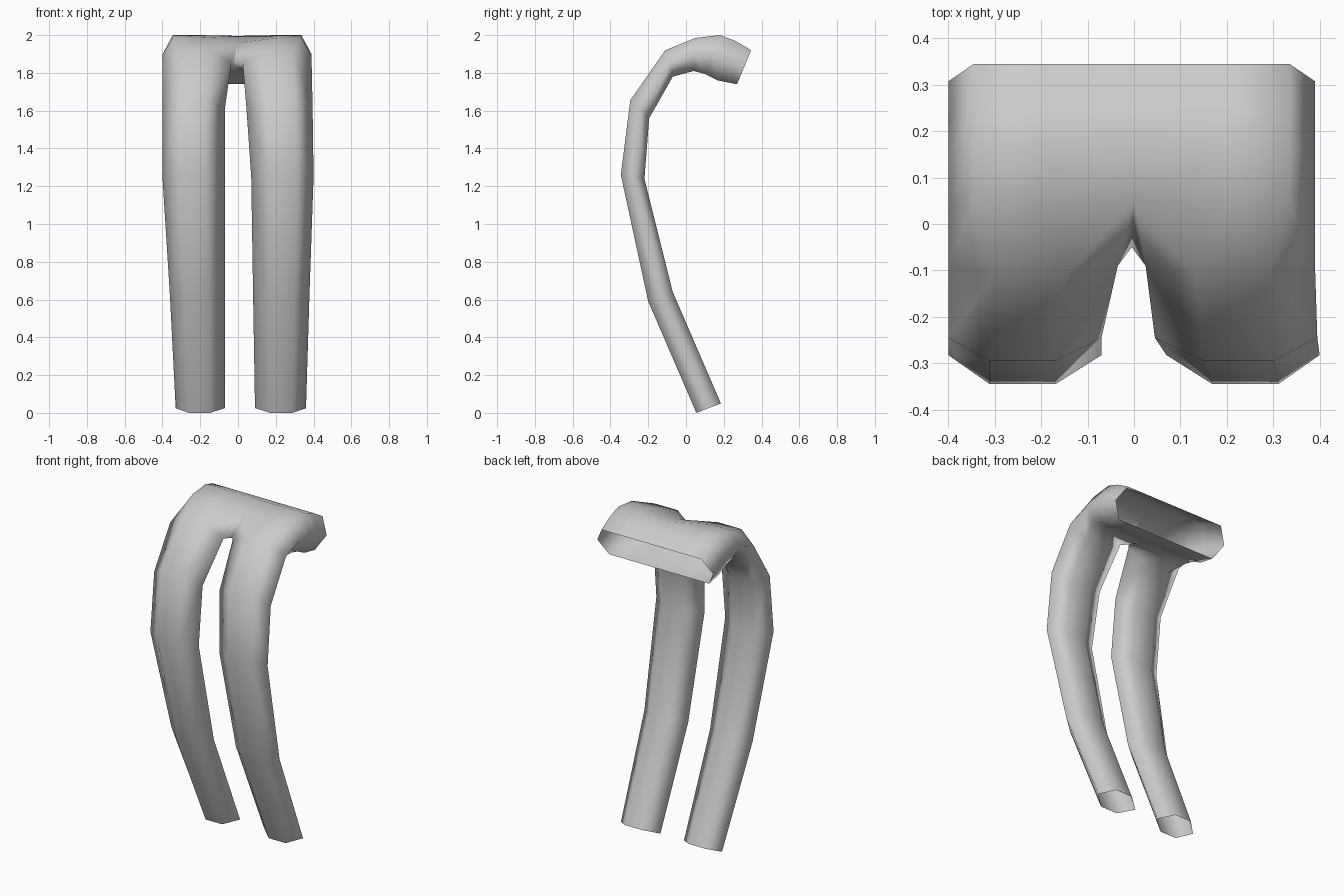
import bpy, bmesh

cube = bpy.data.objects.get("Cube")
if cube:
    bpy.data.objects.remove(cube, do_unlink=True)

fabric = bpy.data.materials.new("grey_fabric")
fabric.use_nodes = True
colour = (0.6, 0.6, 0.6, 1)
fabric.diffuse_color = colour
fabric.node_tree.nodes["Principled BSDF"].inputs["Base Color"].default_value = colour

# Leg stations from hem to hip: front (y, z), back (y, z)
LEG = [((0.055, 0.0), (0.185, 0.05)),
       ((-0.20, 0.59), (-0.07, 0.64)),
       ((-0.345, 1.26), (-0.22, 1.24)),
       ((-0.295, 1.655), (-0.195, 1.56)),
       ((-0.11, 1.92), (-0.07, 1.78))]
# Outer and inner x of each leg at those stations
RIGHT = [(-0.33, -0.07), (-0.36, -0.07), (-0.40, -0.07), (-0.40, -0.07), (-0.40, -0.035)]
LEFT = [(0.36, 0.09), (0.378, 0.08), (0.40, 0.07), (0.395, 0.045), (0.39, 0.025)]
# Pelvis stations up to the waist: upper (y, z), lower (y, z), dip at the centre
PELVIS = [((0.05, 1.985), (0.04, 1.81), 0.025),
          ((0.18, 2.0), (0.10, 1.795), 0.004),
          ((0.26, 1.97), (0.17, 1.76), 0),
          ((0.345, 1.92), (0.27, 1.74), 0)]

bm = bmesh.new()


def vert(x, yz):
    return bm.verts.new((x, *yz))


def middle(a, b):
    return ((a[0] + b[0]) / 2, (a[1] + b[1]) / 2)


def bridge(a, b):
    """Join two closed rings of equal length with quads."""
    n = len(a)
    for i in range(n):
        j = (i + 1) % n
        bm.faces.new((a[i], a[j], b[j], b[i]))


def make_leg(widths):
    """Six-sided tube; ring order: outer, front pair, inner, back pair."""
    rings = []
    for (front, back), (outer, inner) in zip(LEG, widths):
        mid = middle(front, back)
        near_out = outer + (inner - outer) * 0.27
        near_in = outer + (inner - outer) * 0.70
        rings.append([vert(outer, mid), vert(near_out, front), vert(near_in, front),
                      vert(inner, mid), vert(near_in, back), vert(near_out, back)])
    for a, b in zip(rings, rings[1:]):
        bridge(a, b)
    return rings[-1]


right_hip = make_leg(RIGHT)
left_hip = make_leg(LEFT)

# Pelvis rings around both hips
XS = (-0.345, -0.21, 0, 0.21, 0.335)
rings = []
for top, low, dip in PELVIS:
    mid = middle(top, low)
    upper = [vert(x, (top[0], top[1] - (dip if x == 0 else 0))) for x in XS]
    lower = [vert(x, low) for x in reversed(XS)]
    rings.append([vert(-0.40, mid)] + upper + [vert(0.39, mid)] + lower)
for a, b in zip(rings, rings[1:]):
    bridge(a, b)

# Hips to pelvis, meeting at the crotch
r_out, r_fo, r_fi, f_mid, l_fi, l_fo, l_out, l_bo, l_bi, b_mid, r_bi, r_bo = rings[0]
crotch = vert(-0.005, (-0.05, 1.855))
for hip, loop in ((right_hip, (r_out, r_fo, r_fi, f_mid, b_mid, r_bi, r_bo)),
                  (left_hip, (l_out, l_fo, l_fi, f_mid, b_mid, l_bi, l_bo))):
    out, fo, fi, inn, bi, bo = hip
    for quad in ((out, fo, loop[1], loop[0]), (fo, fi, loop[2], loop[1]),
                 (fi, inn, f_mid, loop[2]), (inn, bi, loop[5], b_mid),
                 (bi, bo, loop[6], loop[5]), (bo, out, loop[0], loop[6])):
        bm.faces.new(quad)
    bm.faces.new((inn, crotch, f_mid))
    bm.faces.new((inn, b_mid, crotch))

bmesh.ops.recalc_face_normals(bm, faces=bm.faces)
# An open shell: make sure its faces look outward
front = min(bm.faces, key=lambda f: f.calc_center_median().y)
if front.normal.y > 0:
    bmesh.ops.reverse_faces(bm, faces=bm.faces)
for face in bm.faces:
    face.smooth = True

mesh = bpy.data.meshes.new("trousers")
bm.to_mesh(mesh)
bm.free()
mesh.materials.append(fabric)
trousers = bpy.data.objects.new("trousers", mesh)
bpy.context.collection.objects.link(trousers)
